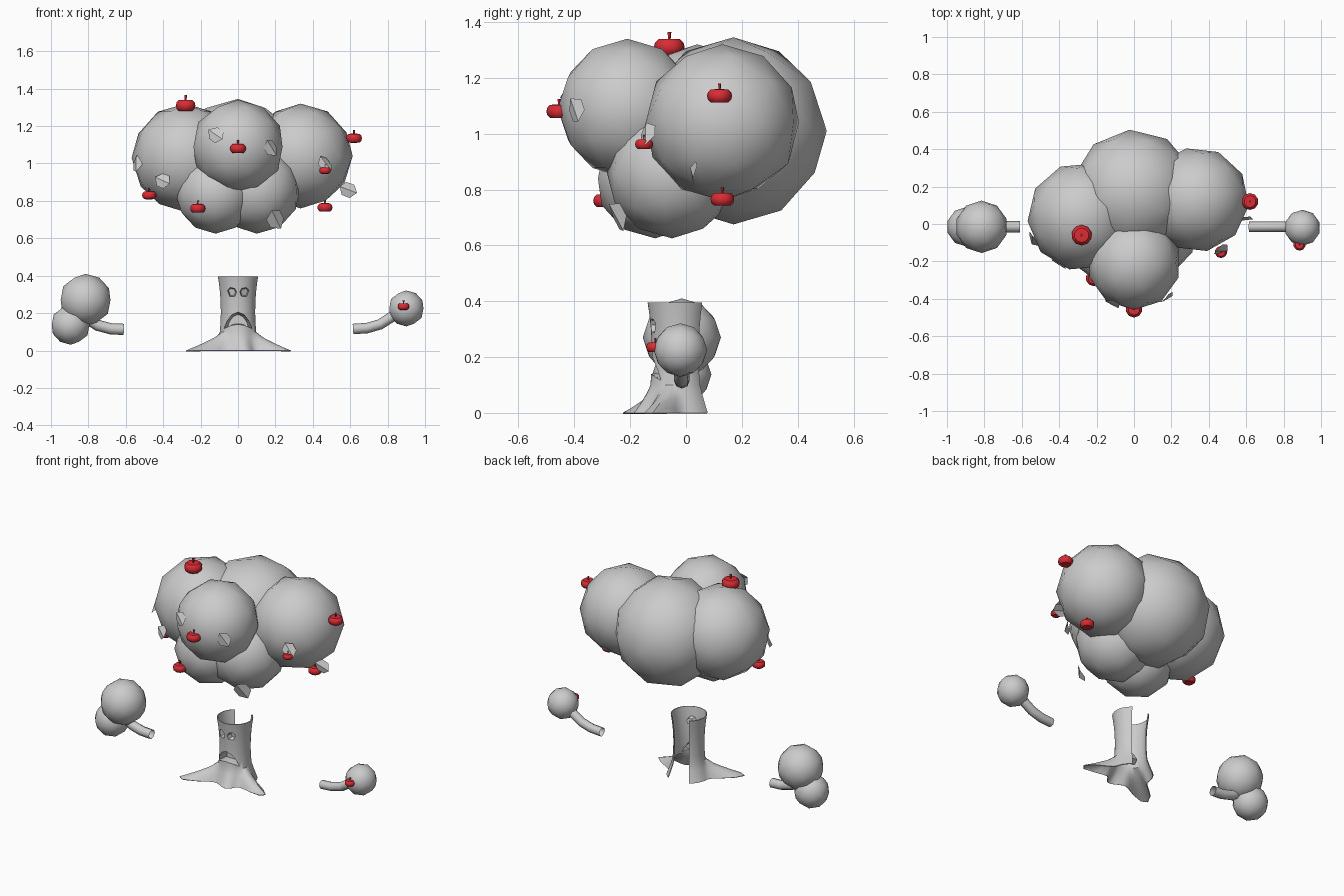
import bpy, bmesh, math
from mathutils import Vector, Matrix

if "Cube" in bpy.data.objects:
    bpy.data.objects.remove(bpy.data.objects["Cube"])


def material(name, rgb):
    m = bpy.data.materials.new(name)
    m.diffuse_color = (*rgb, 1)
    m.use_nodes = True
    m.node_tree.nodes["Principled BSDF"].inputs["Base Color"].default_value = m.diffuse_color
    return m


GREY = material("plain grey", (0.6, 0.6, 0.6))
RED = material("apple red", (0.7, 0.025, 0.035))


def finish(name, bm, mat, angle=60):
    me = bpy.data.meshes.new(name)
    bmesh.ops.recalc_face_normals(bm, faces=bm.faces)
    bm.to_mesh(me)
    bm.free()
    ob = bpy.data.objects.new(name, me)
    bpy.context.collection.objects.link(ob)
    me.materials.append(mat)
    if angle:
        smooth(ob, angle)
    return ob


def smooth(ob, angle):
    bpy.ops.object.select_all(action='DESELECT')
    ob.select_set(True)
    bpy.context.view_layer.objects.active = ob
    bpy.ops.object.shade_smooth_by_angle(angle=math.radians(angle))


# Foliage balls: x, y, z, radius
def ball(name, x, y, z, r, turn=0.0):
    bm = bmesh.new()
    mat = Matrix.Translation((x, y, z)) @ Matrix.Rotation(turn, 4, 'Z')
    bmesh.ops.create_icosphere(bm, subdivisions=2, radius=r, matrix=mat)
    finish(name, bm, GREY)


for i, b in enumerate([(-0.28, 0.04, 1.03, 0.29, 0.4), (0, -0.21, 1.09, 0.25, 0),
                       (0.335, 0.13, 1.04, 0.28, 0.2), (0, 0.17, 1.01, 0.335, 0.7),
                       (-0.12, -0.11, 0.84, 0.215, 0.3), (0.10, -0.05, 0.86, 0.235, 0.5)]):
    ball(f"crown_foliage_{i + 1}", *b)
ball("left_branch_foliage_upper", -0.815, -0.015, 0.27, 0.14)
ball("left_branch_foliage_lower", -0.895, -0.015, 0.137, 0.106)
ball("right_branch_foliage", 0.90, -0.02, 0.225, 0.096)


# Side branches: open bent tubes
def tube(name, pts, r, sides=8):
    bm = bmesh.new()
    rings = []
    for i, p in enumerate(pts):
        a, b = pts[max(i - 1, 0)], pts[min(i + 1, len(pts) - 1)]
        d = (Vector(b) - Vector(a)).normalized()
        up = d.cross(Vector((0, 1, 0)))
        rings.append([bm.verts.new(Vector(p) + r * (math.cos(t) * up + math.sin(t) * Vector((0, 1, 0))))
                      for t in (math.tau * k / sides for k in range(sides))])
    for a, b in zip(rings, rings[1:]):
        for k in range(sides):
            j = (k + 1) % sides
            bm.faces.new((a[k], a[j], b[j], b[k]))
    finish(name, bm, GREY)


tube("left_branch", [(-0.61, -0.015, 0.113), (-0.68, -0.015, 0.116),
                     (-0.75, -0.015, 0.135), (-0.82, -0.015, 0.18)], 0.03)
tube("right_branch", [(0.615, -0.015, 0.115), (0.69, -0.015, 0.12),
                      (0.76, -0.015, 0.14), (0.83, -0.015, 0.185)], 0.028)


# Apples: squashed lobed balls with a short stem
def apple(name, x, y, z, w):
    bm = bmesh.new()
    bmesh.ops.create_uvsphere(bm, u_segments=10, v_segments=8, radius=w / 2)
    for v in bm.verts:
        d = v.co.normalized()
        v.co.z *= 0.8 - 0.3 * abs(d.z) ** 4
        lobe = 1 + 0.06 * math.cos(5 * math.atan2(d.y, d.x))
        v.co.x *= lobe
        v.co.y *= lobe
    bmesh.ops.create_cone(bm, segments=5, radius1=w * 0.04, radius2=w * 0.07, depth=w * 0.3,
                          cap_ends=True, matrix=Matrix.Translation((0, 0, w * 0.35)))
    bmesh.ops.translate(bm, verts=bm.verts, vec=(x, y, z))
    finish(name, bm, RED, 40)


for i, a in enumerate([(-0.28, -0.06, 1.31, 0.11), (0, -0.455, 1.08, 0.09), (0.62, 0.12, 1.135, 0.09),
                       (-0.475, -0.07, 0.83, 0.08), (-0.215, -0.29, 0.76, 0.085), (0.465, -0.15, 0.962, 0.065),
                       (0.465, 0.13, 0.765, 0.085), (0.885, -0.11, 0.235, 0.065)]):
    apple(f"apple_{i + 1}", *a)


# Leaves: folded six-sided plates, position then facing direction
def leaf(name, pos, facing, tilt=0.0, size=0.052):
    bm = bmesh.new()
    ends = [bm.verts.new((0, s * size, 0)) for s in (1, -1)]
    for s in (1, -1):
        side = [bm.verts.new((s * size * 0.75, t * size * 0.45, -size * 0.25)) for t in (1, -1)]
        bm.faces.new((ends[0], side[0], side[1], ends[1]))
    rot = Vector(facing).to_track_quat('Z', 'Y').to_matrix().to_4x4()
    bm.transform(Matrix.Translation(pos) @ rot @ Matrix.Rotation(tilt, 4, 'Z'))
    finish(name, bm, GREY, 0)


for i, l in enumerate([((-0.12, -0.43, 1.155), (-0.3, -0.9, 0.3), 1.0),
                       ((0.18, -0.40, 1.085), (0.6, -0.75, 0.1), 0.6),
                       ((-0.545, -0.085, 1.0), (-0.75, -0.5, 0.3), 0.4),
                       ((-0.405, -0.215, 0.91), (-0.4, -0.8, 0.3), 1.2),
                       ((0.47, -0.145, 1.0), (0.5, -0.7, 0.4), 0.5),
                       ((0.59, 0.02, 0.86), (0.15, -0.98, 0.1), 1.2),
                       ((0.205, -0.25, 0.70), (0.4, -0.75, -0.2), 0.6)]):
    leaf(f"leaf_{i + 1}", *l, size=0.06 if i == 6 else 0.05)

# Trunk: hollow shell, open at the back, flaring into two main roots
CY = -0.03
ROOTS = [(-20, 0.17, 0.25), (-146, 0.20, 0.27), (-75, 0.03, 0.3)]


def trunk_radius(z, t=-math.pi / 2):
    r = 0.092 + 0.45 * (z - 0.21) ** 2 + (0.02 * (1 - z / 0.1) if z < 0.1 else 0)
    if z < 0.1:
        for deg, length, width in ROOTS:
            r += length * (1 - z / 0.1) ** 1.3 * math.exp(-((t - math.radians(deg)) / width) ** 2)
    return r


bm = bmesh.new()
heights = [0, 0.015, 0.03, 0.05, 0.07, 0.1, 0.15, 0.2, 0.25, 0.3, 0.35, 0.395]
a0, a1, n = math.radians(-235), math.radians(55), 40
grid = []
for z in heights:
    row = []
    for k in range(n + 1):
        t = a0 + (a1 - a0) * k / n
        r = trunk_radius(z, t)
        row.append(bm.verts.new((r * math.cos(t), CY + r * math.sin(t), z)))
    grid.append(row)
for lo, hi in zip(grid, grid[1:]):
    for k in range(n):
        bm.faces.new((lo[k], lo[k + 1], hi[k + 1], hi[k]))
trunk = finish("trunk", bm, GREY, 0)
shell = trunk.modifiers.new("shell", 'SOLIDIFY')
shell.thickness = 0.005
shell.offset = -1


# Face openings: outlines in x and z, cut through the shell with a pocket behind
def outline_eye(cx, s):
    pts = [(-0.024, 0.012), (-0.01, 0.027), (0.014, 0.022), (0.024, 0.004), (0.016, -0.02), (-0.012, -0.022)]
    return [(cx + s * x, 0.31 + z) for x, z in pts]


mouth = [(-0.075, 0.118), (-0.06, 0.155), (-0.035, 0.19), (0, 0.206), (0.035, 0.19), (0.06, 0.155),
         (0.075, 0.118), (0.035, 0.135), (0, 0.14), (-0.035, 0.135)]
for name, pts, depth in [("left_eye", outline_eye(-0.032, 1), 0.03),
                         ("right_eye", outline_eye(0.034, -1), 0.03), ("mouth", mouth, 0.05)]:
    cx = sum(p[0] for p in pts) / len(pts)
    cz = sum(p[1] for p in pts) / len(pts)
    m = len(pts)
    # cutter block
    bm = bmesh.new()
    front = [bm.verts.new((x, -0.3, z)) for x, z in pts]
    back = [bm.verts.new((x, CY - 0.01, z)) for x, z in pts]
    bm.faces.new(front)
    bm.faces.new(back[::-1])
    for k in range(m):
        bm.faces.new((front[k], front[(k + 1) % m], back[(k + 1) % m], back[k]))
    cutter = finish(name + "_cutter", bm, GREY, 0)
    cut = trunk.modifiers.new(name, 'BOOLEAN')
    cut.operation, cut.solver, cut.object = 'DIFFERENCE', 'EXACT', cutter
    cutter.hide_render = True
    bpy.ops.object.select_all(action='DESELECT')
    # pocket shell
    bm = bmesh.new()
    rim, deep = [], []
    for x, z in pts:
        y = CY - math.sqrt(max(trunk_radius(z) ** 2 - x * x, 0)) + 0.003
        rim.append(bm.verts.new((x, y, z)))
        deep.append(bm.verts.new((cx + 0.75 * (x - cx), y + depth, cz + 0.75 * (z - cz))))
    for k in range(m):
        bm.faces.new((rim[k], rim[(k + 1) % m], deep[(k + 1) % m], deep[k]))
    bm.faces.new(deep)
    finish(name + "_pocket", bm, GREY, 0)

# Bake the cuts, then drop the cutters
bpy.ops.object.select_all(action='DESELECT')
trunk.select_set(True)
bpy.context.view_layer.objects.active = trunk
for mod in list(trunk.modifiers):
    bpy.ops.object.modifier_apply(modifier=mod.name)
for ob in [o for o in bpy.data.objects if o.name.endswith("_cutter")]:
    bpy.data.objects.remove(ob)
smooth(trunk, 40)
